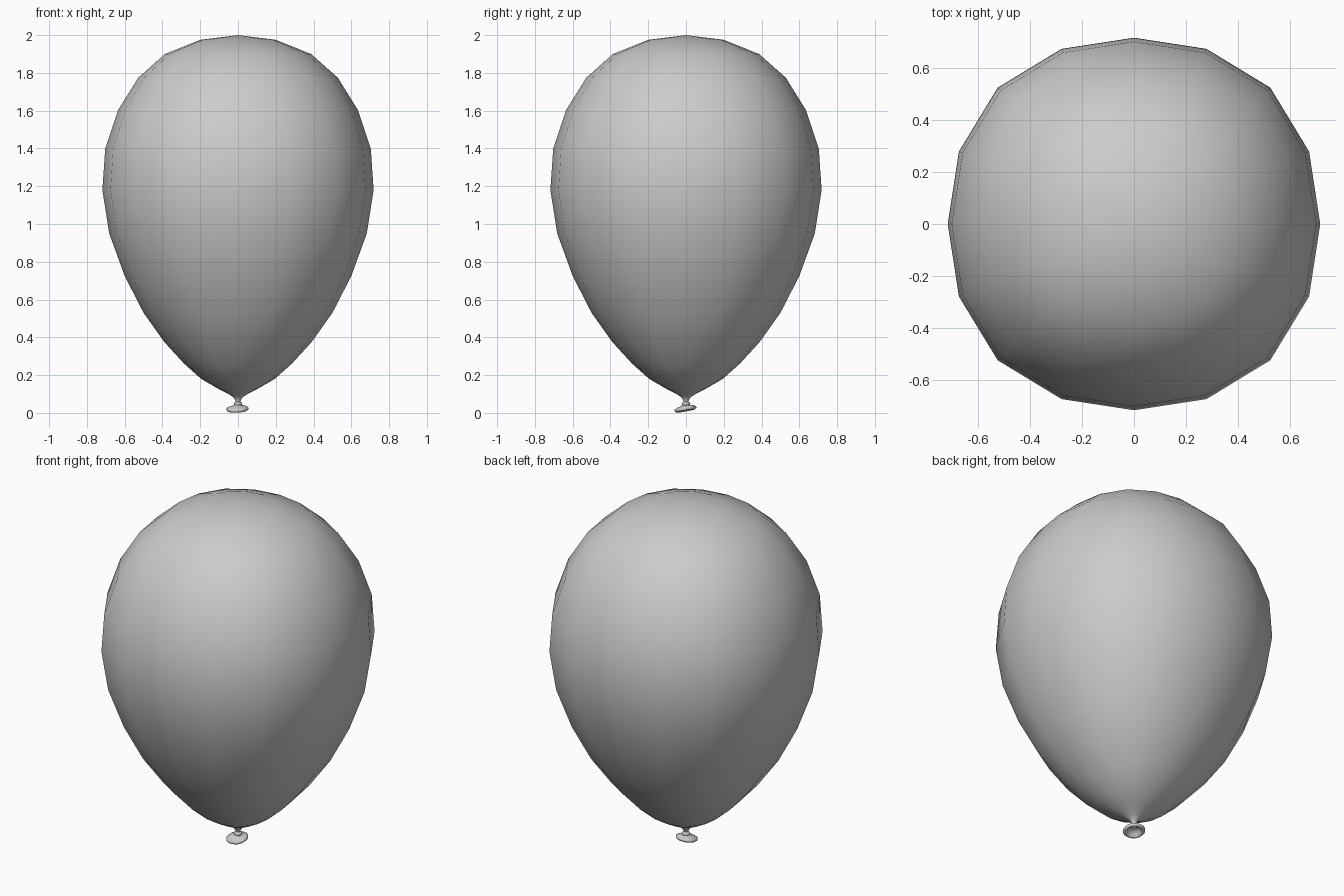
import bpy, bmesh
from math import cos, sin, pi, radians
from mathutils import Matrix

if "Cube" in bpy.data.objects:
    bpy.data.objects.remove(bpy.data.objects["Cube"])


def lathe(name, profile, sides, square=0.0, closed=False):
    """Revolve (radius, z) points; 'square' swells the diagonals slightly."""
    bm = bmesh.new()
    rings = []
    for r, z in profile:
        if r == 0:
            rings.append([bm.verts.new((0, 0, z))] * sides)
            continue
        ring = []
        for i in range(sides):
            a = 2 * pi * i / sides
            k = r * (1 + square * sin(2 * a) ** 2)
            ring.append(bm.verts.new((k * cos(a), k * sin(a), z)))
        rings.append(ring)
    pairs = list(zip(rings, rings[1:]))
    if closed:
        pairs.append((rings[-1], rings[0]))
    for lo, hi in pairs:
        for i in range(sides):
            j = (i + 1) % sides
            quad = [lo[i], lo[j], hi[j], hi[i]]
            bm.faces.new(list(dict.fromkeys(quad)))
    bmesh.ops.recalc_face_normals(bm, faces=bm.faces)
    for f in bm.faces:
        f.smooth = True
    mesh = bpy.data.meshes.new(name)
    bm.to_mesh(mesh)
    bm.free()
    obj = bpy.data.objects.new(name, mesh)
    bpy.context.collection.objects.link(obj)
    return obj


# inflated body tapering to the neck
lathe("balloon_body", [
    (0, 0.04), (0.012, 0.045), (0.012, 0.062), (0.022, 0.08), (0.045, 0.097),
    (0.1, 0.125), (0.195, 0.18), (0.285, 0.26), (0.39, 0.375), (0.5, 0.53),
    (0.6, 0.725), (0.682, 0.95), (0.718, 1.18), (0.703, 1.4), (0.634, 1.605),
    (0.528, 1.775), (0.387, 1.9), (0.2, 1.975), (0, 2.0)], 16, 0.035)

# small tied knot
lathe("knot", [(0, 0.03), (0.02, 0.04), (0.023, 0.049), (0.016, 0.058),
               (0, 0.062)], 12)

# flared, tilted mouth lip, hollow underneath
lip = lathe("mouth_lip", [
    (0, 0.016), (0.02, 0.013), (0.035, 0.004), (0.042, -0.008),
    (0.05, -0.012), (0.058, -0.006), (0.058, 0.004), (0.046, 0.011),
    (0.025, 0.016), (0.012, 0.024), (0, 0.025)], 16, 0.03)
lip.data.transform(Matrix.Translation((-0.003, -0.003, 0.022))
                   @ Matrix.Rotation(radians(10), 4, 'X')
                   @ Matrix.Rotation(radians(-3), 4, 'Y'))
